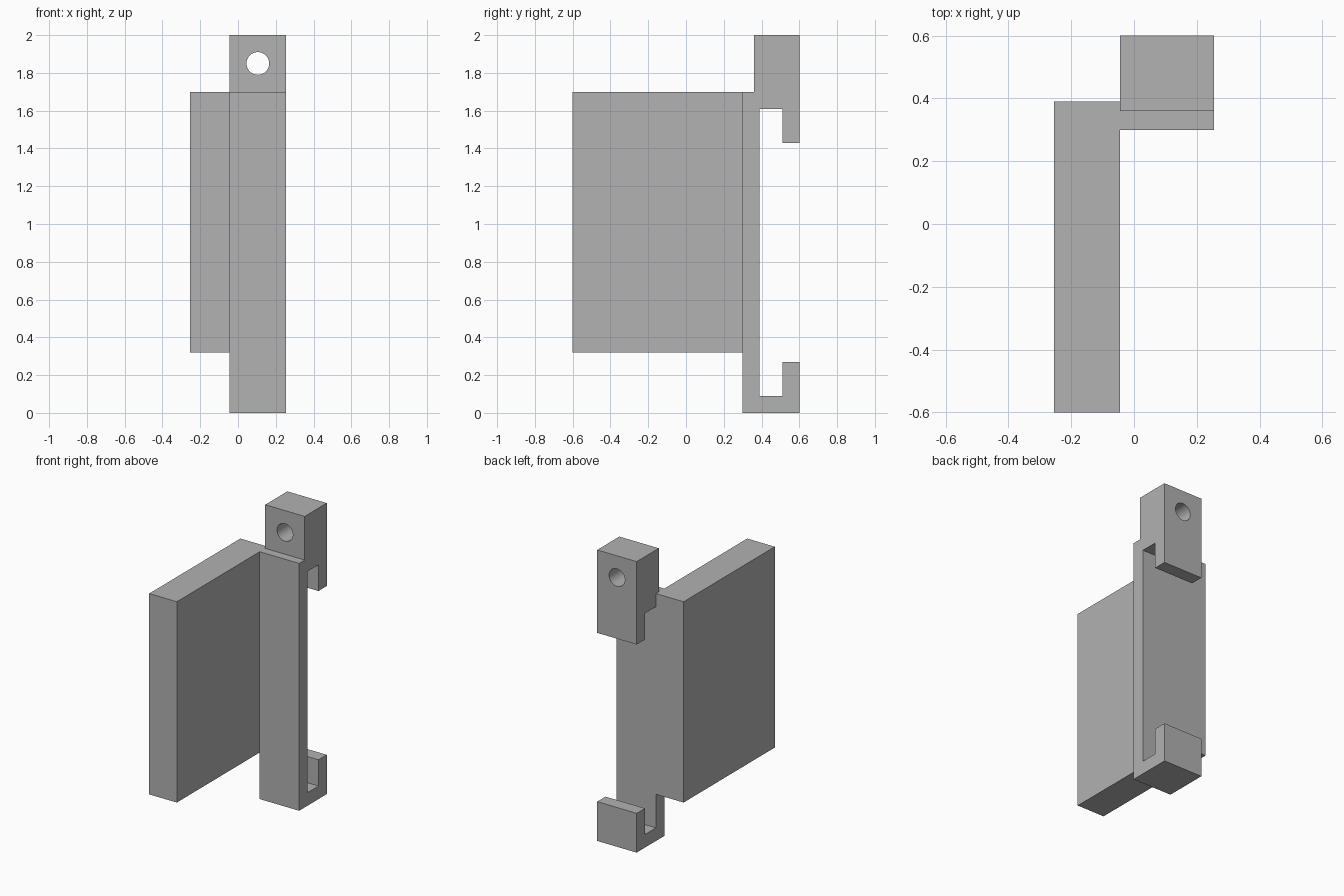
import bpy
import bmesh
import math

cube = bpy.data.objects.get("Cube")
if cube:
    bpy.data.objects.remove(cube, do_unlink=True)

grey = bpy.data.materials.new("plain grey")
grey.use_nodes = True
colour = (0.445, 0.445, 0.445, 1)
grey.diffuse_color = colour
grey.node_tree.nodes["Principled BSDF"].inputs["Base Color"].default_value = colour


def extrude_profile(name, profile, x0, x1):
    """Extrude a closed (y, z) outline along x."""
    bm = bmesh.new()
    face = bm.faces.new([bm.verts.new((x0, y, z)) for y, z in profile])
    result = bmesh.ops.extrude_face_region(bm, geom=[face])
    verts = [v for v in result["geom"] if isinstance(v, bmesh.types.BMVert)]
    bmesh.ops.translate(bm, verts=verts, vec=(x1 - x0, 0, 0))
    bmesh.ops.recalc_face_normals(bm, faces=bm.faces)
    mesh = bpy.data.meshes.new(name)
    bm.to_mesh(mesh)
    bm.free()
    mesh.materials.append(grey)
    obj = bpy.data.objects.new(name, mesh)
    bpy.context.collection.objects.link(obj)
    return obj


LEFT, SEAM, RIGHT = -0.255, -0.045, 0.255
FRONT, BACK = 0.30, 0.60      # bracket depth range
WEB, HOOK = 0.39, 0.51        # back of the web, front of the hook lips
TOP = 1.70                    # top of the plate and web

# Flat side plate
extrude_profile("side_plate",
                [(-BACK, 0.32), (WEB, 0.32), (WEB, TOP), (-BACK, TOP)],
                LEFT, SEAM)

# Bracket with a hook at each end and a raised lug
bracket = extrude_profile("hooked_bracket", [
    (FRONT, 0), (BACK, 0), (BACK, 0.27), (HOOK, 0.27), (HOOK, 0.09),
    (WEB, 0.09), (WEB, 1.61), (HOOK, 1.61), (HOOK, 1.43), (BACK, 1.43),
    (BACK, 2.0), (0.36, 2.0), (0.36, TOP), (FRONT, TOP)], SEAM, RIGHT)

# Round hole through the lug
bpy.ops.mesh.primitive_cylinder_add(vertices=48, radius=0.06, depth=0.6,
                                    location=(0.105, 0.48, 1.85),
                                    rotation=(math.pi / 2, 0, 0))
cutter = bpy.context.object
cutter.name = "hole_cutter"
cutter.hide_render = True
cutter.data.materials.append(grey)

cut = bracket.modifiers.new("lug_hole", "BOOLEAN")
cut.operation = "DIFFERENCE"
cut.solver = "EXACT"
cut.object = cutter

bpy.ops.object.select_all(action="DESELECT")
bracket.select_set(True)
bpy.context.view_layer.objects.active = bracket
bpy.ops.object.modifier_apply(modifier=cut.name)
bpy.data.objects.remove(cutter, do_unlink=True)
bpy.ops.object.shade_smooth_by_angle(angle=math.radians(30))
